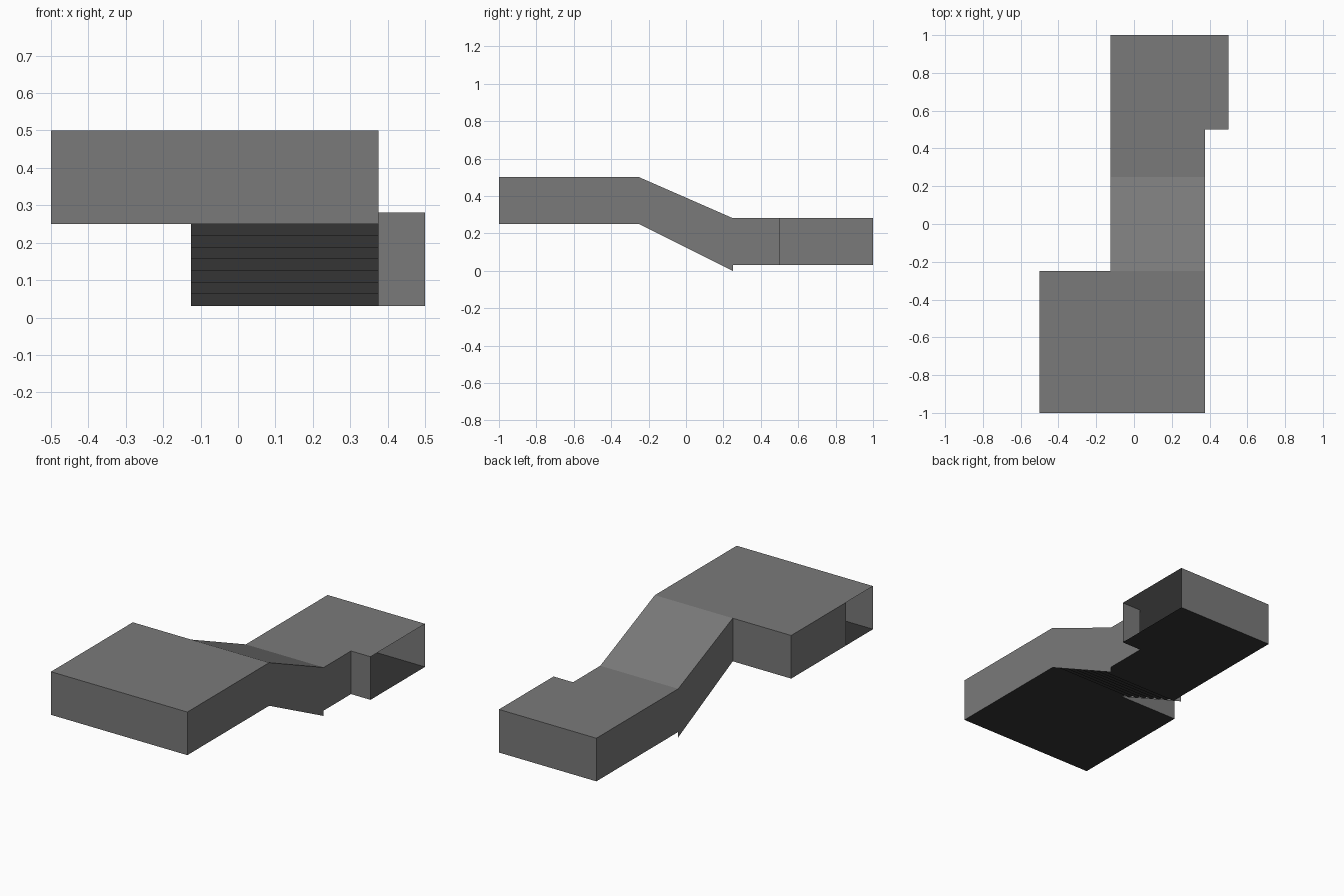
import bpy

if "Cube" in bpy.data.objects:
    bpy.data.objects.remove(bpy.data.objects["Cube"])

STEPS = 8
RISE = 0.25 / STEPS
RUN = 0.5 / STEPS
X0, X1 = -0.125, 0.375


def material(name, grey):
    mat = bpy.data.materials.new(name)
    mat.diffuse_color = (grey, grey, grey, 1)
    mat.use_nodes = True
    mat.node_tree.nodes["Principled BSDF"].inputs["Base Color"].default_value = mat.diffuse_color
    return mat


WALL = material("wall_grey", 0.193)
FLOOR = material("floor_dark", 0.035)


def make_mesh(name, verts, faces, mat):
    mesh = bpy.data.meshes.new(name)
    mesh.from_pydata(verts, [], faces)
    mesh.update()
    mesh.materials.append(mat)
    obj = bpy.data.objects.new(name, mesh)
    bpy.context.collection.objects.link(obj)
    return obj


def corridor(name, outline, z0, z1, open_edges):
    """Thin hollow shell: floor, ceiling and walls, with some edges left open."""
    n = len(outline)
    verts = [(x, y, z) for z in (z0, z1) for x, y in outline]
    faces = [list(range(n, 2 * n))]
    for i in range(n):
        if i not in open_edges:
            j = (i + 1) % n
            faces.append([i, j, j + n, i + n])
    make_mesh(name + "_walls", verts, faces, WALL)
    make_mesh(name + "_floor", verts[:n], [list(range(n))[::-1]], FLOOR)


# Upper landing: open towards the ramp and at a side doorway
corridor("upper_corridor",
         [(-0.5, -1), (X1, -1), (X1, -0.25), (X0, -0.25), (-0.5, -0.25), (-0.5, -0.75)],
         0.25, 0.5, {2, 5})

# Lower landing: open towards the ramp and at its right end
corridor("lower_corridor",
         [(X0, 0.25), (X1, 0.25), (X1, 0.5), (0.5, 0.5), (0.5, 1), (X0, 1)],
         RISE, 0.25 + RISE, {0, 3})

# Sloping ceiling and side walls of the stairwell
side = [(-0.25, 0.25), (0.25, 0.0), (0.25, 0.25 + RISE), (-0.25, 0.5)]
make_mesh("stairwell_shell",
          [(x, y, z) for x in (X0, X1) for y, z in side],
          [[3, 2, 1, 0], [4, 5, 6, 7], [3, 7, 6, 2]], WALL)

# Stepped floor
profile = []
for k in range(STEPS):
    z = 0.25 - k * RISE
    profile += [(-0.25 + k * RUN, z), (-0.25 + (k + 1) * RUN, z)]
m = len(profile)
make_mesh("stairs",
          [(x, y, z) for x in (X0, X1) for y, z in profile],
          [[i, i + m, i + m + 1, i + 1] for i in range(m - 1)], FLOOR)
